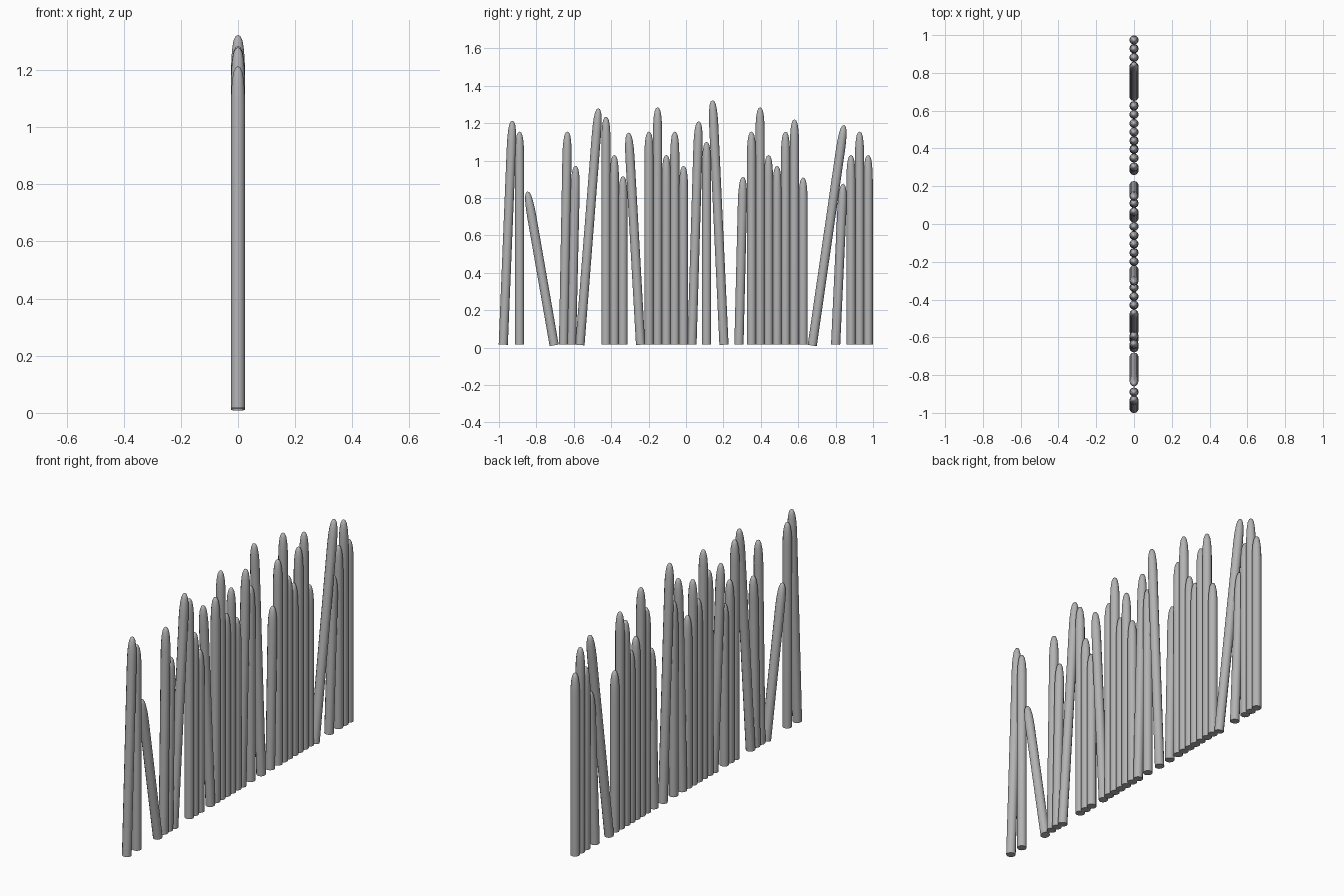
import bpy, bmesh, math
from mathutils import Matrix, Vector

if "Cube" in bpy.data.objects:
    bpy.data.objects.remove(bpy.data.objects["Cube"])

RADIUS = 0.0245
SIDES = 12
BASE_Z = 0.018

wood = bpy.data.materials.new("grey_wood")
wood.diffuse_color = (0.45, 0.45, 0.45, 1)
wood.use_nodes = True
wood.node_tree.nodes["Principled BSDF"].inputs["Base Color"].default_value = wood.diffuse_color

# Rounded tip: (radius factor, distance below the top)
TIP = [(1.0, 0.13), (0.95, 0.085), (0.84, 0.05), (0.66, 0.022), (0.38, 0.006)]


def stake(name, base_y, top_y, top_z):
    """Round post with a bullet tip, leaning from base_y to top_y."""
    base = Vector((0, base_y, BASE_Z - 0.04 * abs(top_y - base_y)))
    axis = Vector((0, top_y, top_z)) - base
    length = axis.length
    profile = [(1.0, 0.0)] + [(f, length - d) for f, d in TIP]
    bm = bmesh.new()
    rings = []
    for f, z in profile:
        rings.append([bm.verts.new((RADIUS * f * math.cos(a), RADIUS * f * math.sin(a), z))
                      for a in (2 * math.pi * i / SIDES for i in range(SIDES))])
    tip = bm.verts.new((0, 0, length))
    bm.faces.new(rings[0][::-1])
    for i in range(SIDES):
        j = (i + 1) % SIDES
        for lo, hi in zip(rings, rings[1:]):
            bm.faces.new((lo[i], lo[j], hi[j], hi[i]))
        bm.faces.new((rings[-1][i], rings[-1][j], tip))
    # Lean in the plane of the fence
    lean = math.atan2(axis.y, axis.z)
    bm.transform(Matrix.Translation(base) @ Matrix.Rotation(-lean, 4, 'X'))
    mesh = bpy.data.meshes.new(name)
    bm.to_mesh(mesh)
    bm.free()
    mesh.materials.append(wood)
    obj = bpy.data.objects.new(name, mesh)
    bpy.context.collection.objects.link(obj)
    bpy.context.view_layer.objects.active = obj
    obj.select_set(True)


# Upright stakes: (y, top height)
upright = [(-0.89, 1.155), (-0.428, 1.235), (-0.383, 1.03), (-0.337, 0.917),
           (-0.198, 1.155), (-0.152, 1.285), (-0.105, 1.03), (-0.06, 1.155),
           (-0.013, 0.972), (0.11, 1.10), (0.35, 1.155), (0.396, 1.285),
           (0.441, 1.03), (0.487, 0.972), (0.532, 1.155), (0.58, 1.22),
           (0.626, 0.91), (0.882, 1.03), (0.928, 1.155), (0.974, 1.03)]
for n, (y, z) in enumerate(upright, 1):
    stake(f"upright_stake_{n}", y, y, z)

# Leaning stakes: (base y, top y, top height)
leaning = [(-0.977, -0.928, 1.213), (-0.705, -0.848, 0.835), (-0.655, -0.634, 1.155),
           (-0.612, -0.59, 0.972), (-0.567, -0.468, 1.28), (-0.243, -0.307, 1.15),
           (0.032, 0.068, 1.21), (0.203, 0.142, 1.323), (0.283, 0.305, 0.913),
           (0.675, 0.845, 1.19), (0.80, 0.84, 0.877)]
for n, (y0, y1, z) in enumerate(leaning, 1):
    stake(f"leaning_stake_{n}", y0, y1, z)

bpy.ops.object.shade_smooth_by_angle(angle=math.radians(40))
